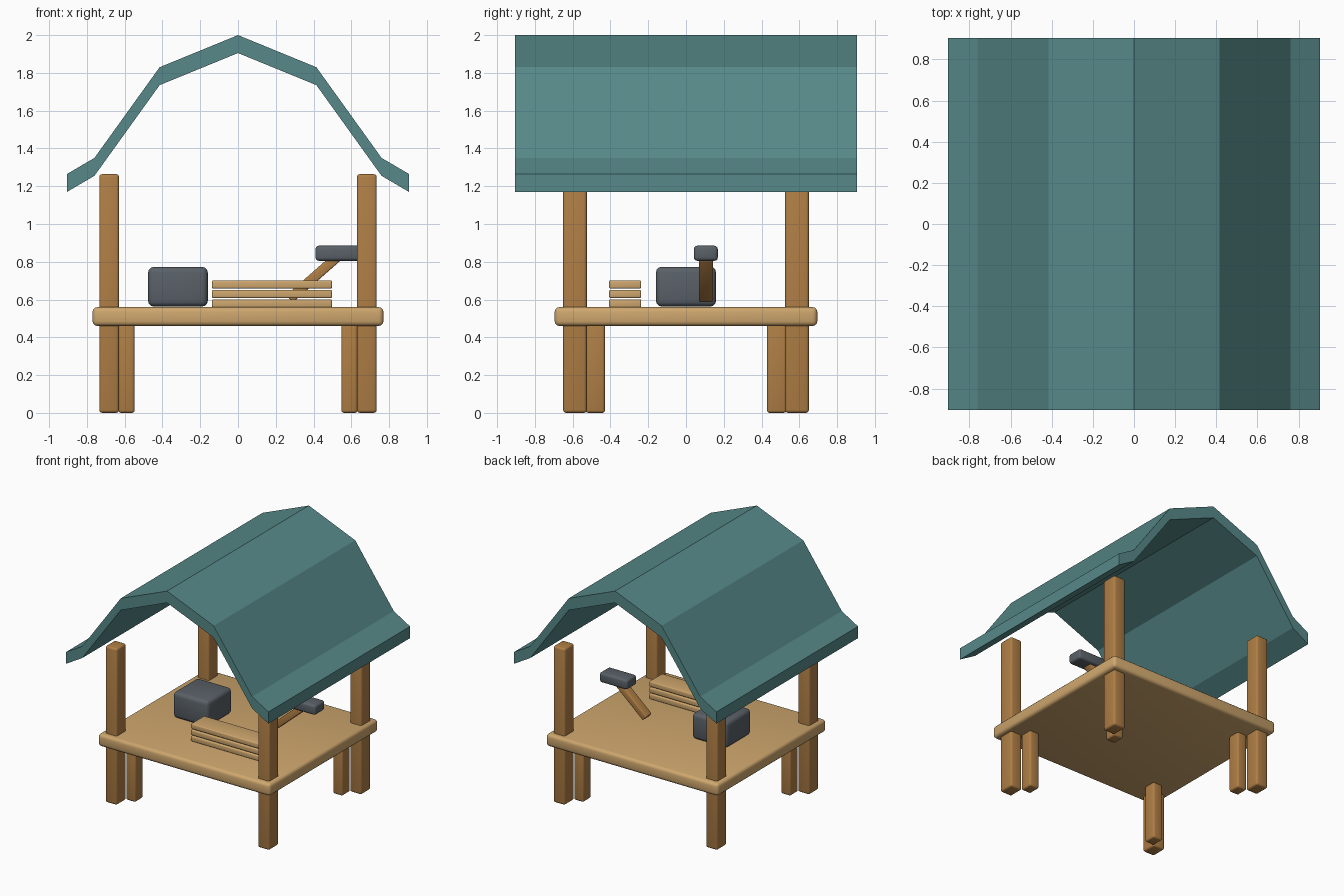
import bpy, bmesh, math
from mathutils import Matrix, Vector

cube = bpy.data.objects.get("Cube")
if cube:
    bpy.data.objects.remove(cube, do_unlink=True)


def material(name, rgb):
    m = bpy.data.materials.new(name)
    m.use_nodes = True
    m.diffuse_color = (*rgb, 1)
    m.node_tree.nodes["Principled BSDF"].inputs["Base Color"].default_value = (*rgb, 1)
    return m


teal = material("teal_roof", (0.095, 0.25, 0.25))
brown = material("brown_timber", (0.43, 0.21, 0.06))
tan = material("tan_planks", (0.62, 0.385, 0.155))
grey = material("slate_grey", (0.10, 0.118, 0.136))


def add_object(name, bm, mat):
    bmesh.ops.recalc_face_normals(bm, faces=bm.faces)
    mesh = bpy.data.meshes.new(name)
    bm.to_mesh(mesh)
    bm.free()
    mesh.materials.append(mat)
    obj = bpy.data.objects.new(name, mesh)
    bpy.context.collection.objects.link(obj)
    return obj


def rounded_box(name, centre, size, bevel, mat, tilt=0.0):
    """Box with softly rounded edges, optionally tilted about y."""
    bm = bmesh.new()
    bmesh.ops.create_cube(bm, size=1, matrix=Matrix.Diagonal((*size, 1)))
    bmesh.ops.bevel(bm, geom=bm.edges[:], offset=bevel, segments=3,
                    profile=0.5, affect='EDGES')
    obj = add_object(name, bm, mat)
    obj.location = centre
    obj.rotation_euler.y = tilt
    obj.data.shade_smooth()
    obj.data.set_sharp_from_angle(angle=math.radians(40))
    return obj


# Roof: bent gable profile extruded front to back
half = [(0, 2), (0.415, 1.83), (0.76, 1.35), (0.905, 1.265)]
outer = [(-x, z) for x, z in reversed(half[1:])] + half
thickness, depth = 0.095, 0.905
bm = bmesh.new()
rings = []
for x, z in outer:
    rings.append([bm.verts.new((x, y, z - d)) for y, d in
                  ((-depth, 0), (depth, 0), (depth, thickness), (-depth, thickness))])
for a, b in zip(rings, rings[1:]):
    for i in range(4):
        j = (i + 1) % 4
        bm.faces.new((a[i], a[j], b[j], b[i]))
bm.faces.new(rings[0])
bm.faces.new(rings[-1])
add_object("roof", bm, teal)

# Platform
rounded_box("platform", (0, 0, 0.51), (1.54, 1.39, 0.1), 0.025, tan)

# Corner posts with a short support leg inside each one
for sx, side in ((1, "left"), (-1, "right")):
    for sy, end in ((-1, "front"), (1, "back")):
        rounded_box(f"{end}_{side}_post", (sx * 0.682, sy * 0.588, 0.632),
                    (0.105, 0.126, 1.264), 0.016, brown)
        rounded_box(f"{end}_{side}_support_leg", (sx * 0.59, sy * 0.48, 0.245),
                    (0.085, 0.102, 0.49), 0.014, brown)

# Stone block
rounded_box("stone_block", (-0.318, 0, 0.668), (0.316, 0.318, 0.21), 0.03, grey)

# Stack of boards
for i in range(3):
    rounded_box(f"board_{i + 1}", (0.18, -0.322, 0.58 + i * 0.05),
                (0.636, 0.17, 0.043), 0.008, tan)

# Mallet leaning with its handle down
rounded_box("mallet_head", (0.535, 0.105, 0.845), (0.25, 0.127, 0.08), 0.018, grey)
foot, top = Vector((0.273, 0.105, 0.604)), Vector((0.525, 0.105, 0.825))
axis = top - foot
rounded_box("mallet_handle", (foot + top) / 2, (0.052, 0.074, axis.length), 0.008,
            brown, math.atan2(axis.x, axis.z))
